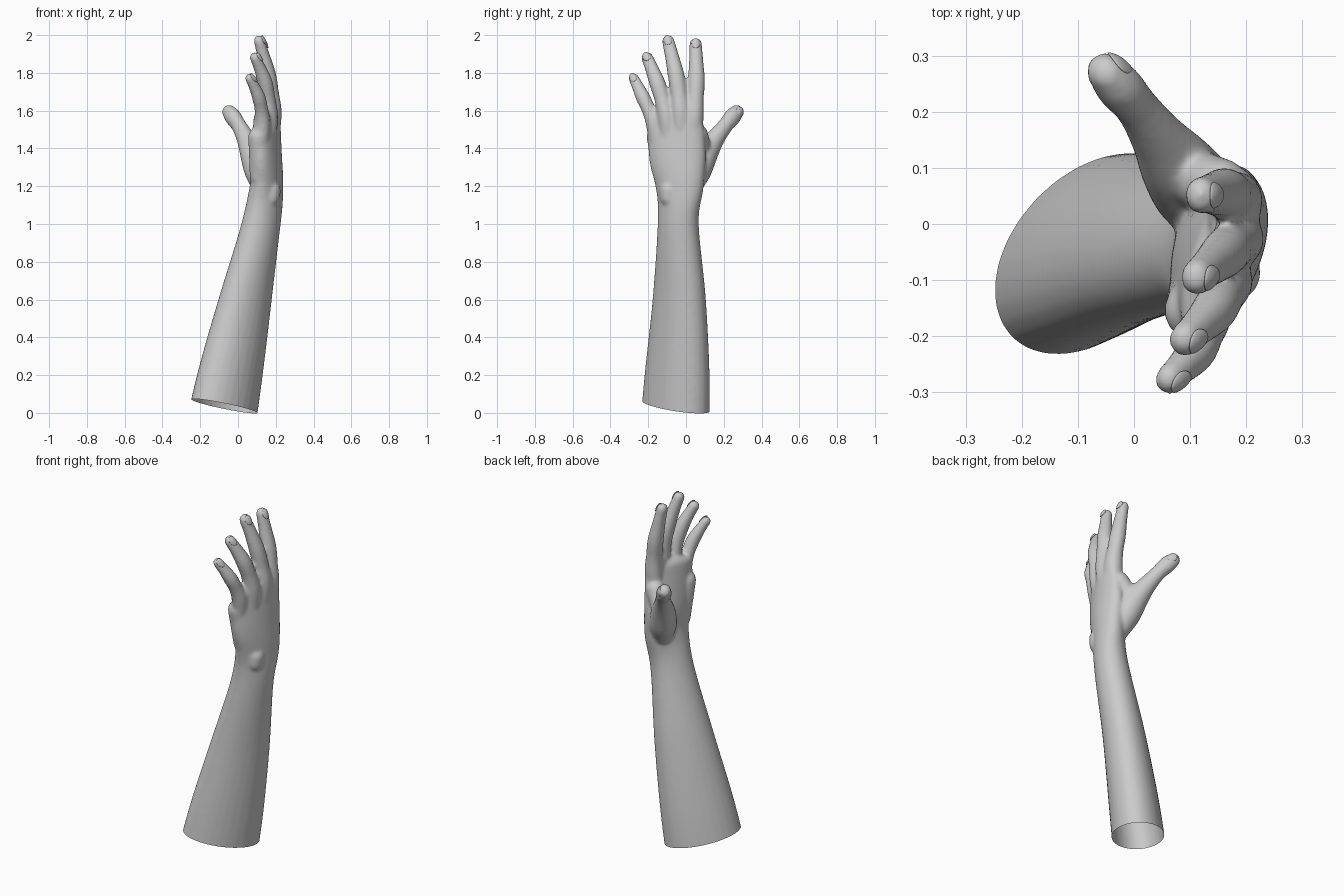
import bpy, bmesh, math
from mathutils import Vector

if "Cube" in bpy.data.objects:
    bpy.data.objects.remove(bpy.data.objects["Cube"])

SEG = 28
body = bmesh.new()


def smooth_path(st, sub):
    """Catmull-Rom interpolation of station tuples."""
    out = []
    for i in range(len(st) - 1):
        p = [st[max(i - 1, 0)], st[i], st[i + 1], st[min(i + 2, len(st) - 1)]]
        for k in range(sub):
            t = k / sub
            out.append([0.5 * (2 * b + (c - a) * t + (2 * a - 5 * b + 4 * c - d) * t * t
                        + (3 * b - a - 3 * c + d) * t ** 3) for a, b, c, d in zip(*p)])
    return out + [list(st[-1])]


def loft(st, side=None):
    """Closed round-ended tube; station = x, y, z, half width, half depth, (angle of width)."""
    path = smooth_path(st, 8)
    rings = []
    n = len(path)
    for i, p in enumerate(path):
        c = Vector(p[:3])
        t = (Vector(path[min(i + 1, n - 1)][:3]) - Vector(path[max(i - 1, 0)][:3])).normalized()
        s = side or Vector((math.cos(math.radians(p[5])), math.sin(math.radians(p[5])), 0))
        s = (s - t * s.dot(t)).normalized()
        rings.append((c, t, s, s.cross(t), p[3], p[4]))

    def cap(r, sign):
        c, t, s, m, a, b = r
        angles = [0.29 * k for k in range(1, 6)]
        return [(c + t * (sign * b * math.sin(q)), t, s, m, a * math.cos(q), b * math.cos(q)) for q in angles]
    tip = rings[-1]
    rings = cap(rings[0], -1)[::-1] + rings + cap(tip, 1)
    loops = []
    turn = [2 * math.pi * k / SEG for k in range(SEG)]
    for c, t, s, m, a, b in rings:
        loops.append([body.verts.new(c + s * a * math.cos(q) + m * b * math.sin(q)) for q in turn])
    for u, v in zip(loops, loops[1:]):
        for k in range(SEG):
            j = (k + 1) % SEG
            body.faces.new((u[k], u[j], v[j], v[k]))
    body.faces.new(loops[0][::-1])
    body.faces.new(loops[-1])
    return tip


def capsule(p, q, r):
    loft([(*p, r, r), (*q, r, r)], Vector((0.2, 1, -0.3)))


def add(name, bm):
    bmesh.ops.recalc_face_normals(bm, faces=bm.faces[:])
    me = bpy.data.meshes.new(name)
    bm.to_mesh(me)
    bm.free()
    for f in me.polygons:
        f.use_smooth = True
    ob = bpy.data.objects.new(name, me)
    bpy.context.collection.objects.link(ob)
    return ob


def digit(name, points, radius, profile, side):
    """Finger through a few joints, with a shared width profile and a thin oval nail."""
    st = []
    for i, (p, f) in enumerate(zip(smooth_path(points, 2), profile)):
        st.append((*p, radius * f, radius * f * (0.98 - 0.1 * (i / 6) ** 2)))
    c, t, s, m, a, b = loft(st, side)
    bm = bmesh.new()
    bmesh.ops.create_uvsphere(bm, u_segments=24, v_segments=12, radius=1)
    for v in bm.verts:
        x, y, z = v.co
        lift = b * (1 - 0.25 * x * x) + 0.005 * z - 0.004 * y - 0.004 * max(y, 0) ** 2
        v.co = c + m * lift + s * x * a * 0.7 + t * (y * 0.028 - 0.004)
    add(name + "_nail", bm)


# forearm, wrist and palm
loft([(-.105, -.062, -.14, .22, .146, 45),
      (-.041, -.046, .2, .201, .136, 45),
      (.04, -.035, .6, .161, .115, 46),
      (.123, -.041, 1.0, .117, .093, 52),
      (.151, -.034, 1.2, .133, .081, 70),
      (.149, -.045, 1.36, .155, .076, 75),
      (.154, -.06, 1.57, .152, .053, 71)])
# heel of the palm on the little-finger side
capsule((.116, -.115, 1.25), (.108, -.155, 1.46), .054)
# wrist bone
capsule((.172, -.088, 1.14), (.176, -.088, 1.18), .05)
# web between thumb and index finger
capsule((.1, .085, 1.38), (.155, .065, 1.475), .052)

# fingers: knuckle, middle joint, tip, radius
fingers = {
    "index": ((.18, .043, 1.58), (.16, .055, 1.76), (.12, .051, 1.955), .051),
    "middle": ((.183, -.028, 1.6), (.16, -.053, 1.79), (.112, -.095, 1.971), .05),
    "ring": ((.165, -.105, 1.58), (.143, -.153, 1.75), (.09, -.206, 1.882), .048),
    "little": ((.13, -.172, 1.54), (.11, -.228, 1.67), (.062, -.277, 1.772), .043),
}
taper = (.92, .98, 1, .88, .89, .74, .66)
for i, (name, (k, mid, tip, r)) in enumerate(fingers.items()):
    root = (k[0] - .01, k[1] * .9, k[2] - .13)
    digit(name, [root, k, mid, tip], r, taper, Vector((.11 * i, 1, 0)))

# webs between neighbouring fingers
knuckles = [Vector(f[0]) for f in fingers.values()]
for a, b, rise in zip(knuckles, knuckles[1:], (.025, .01, .005)):
    top = (a + b) / 2 + Vector((-.01, 0, rise))
    capsule(top - Vector((.002, 0, .12)), top, .039)

# thumb
digit("thumb", [(.13, .03, 1.21), (.077, .103, 1.375), (.005, .208, 1.52), (-.05, .27, 1.595)],
      .05, (1.25, 1.52, 1.38, 1.02, .84, .93, .78), Vector((-.38, .48, -.79)))

# fuse everything into one skin
arm = add("hand_and_forearm", body)
bpy.context.view_layer.objects.active = arm
arm.select_set(True)
m = arm.modifiers.new("fuse", 'REMESH')
m.mode = 'VOXEL'
m.voxel_size = 0.008
s = arm.modifiers.new("soften", 'SMOOTH')
s.factor, s.iterations = 0.5, 12
bpy.ops.object.modifier_apply(modifier="fuse")
bpy.ops.object.modifier_apply(modifier="soften")

# slanted open cut at the elbow end
bm = bmesh.new()
bm.from_mesh(arm.data)
bmesh.ops.bisect_plane(bm, geom=bm.verts[:] + bm.edges[:] + bm.faces[:], plane_co=(-.066, -.065, .036),
                       plane_no=(-.17, -.09, -1), clear_outer=True)
bm.to_mesh(arm.data)
bm.free()
bpy.ops.object.shade_smooth_by_angle(angle=math.radians(50))
